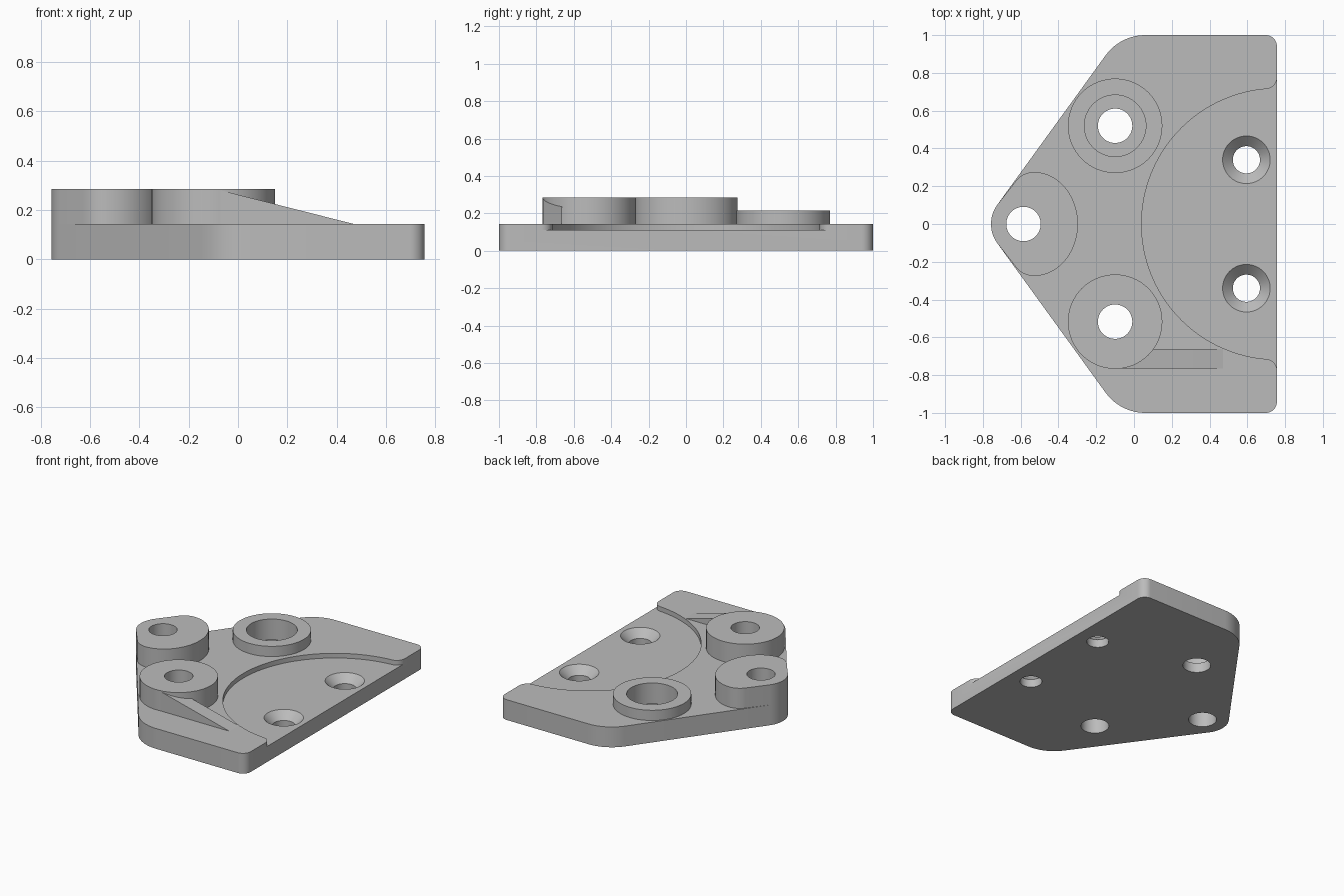
import bpy, bmesh
from math import sin, cos, radians, degrees, atan2, sqrt, tau

cube = bpy.data.objects.get("Cube")
if cube:
    bpy.data.objects.remove(cube, do_unlink=True)

grey = bpy.data.materials.new("plain grey")
grey.use_nodes = True
GREY = (0.5, 0.5, 0.5, 1)
grey.diffuse_color = GREY
grey.node_tree.nodes["Principled BSDF"].inputs["Base Color"].default_value = GREY

TOP, FLOOR, HIGH, LOW = 0.143, 0.11, 0.285, 0.215
EDGE = 0.757


def arc(cx, cy, r, a0, a1, n=12, ry=None):
    """Points along an arc, angles in degrees."""
    angles = [radians(a0 + (a1 - a0) * i / n) for i in range(n + 1)]
    return [(cx + r * cos(a), cy + (ry or r) * sin(a)) for a in angles]


def finish(name, bm):
    bmesh.ops.remove_doubles(bm, verts=bm.verts, dist=1e-5)
    bmesh.ops.recalc_face_normals(bm, faces=bm.faces)
    mesh = bpy.data.meshes.new(name)
    bm.to_mesh(mesh)
    bm.free()
    mesh.materials.append(grey)
    obj = bpy.data.objects.new(name, mesh)
    bpy.context.collection.objects.link(obj)
    return obj


def prism(name, outline, z0, z1):
    bm = bmesh.new()
    verts = [bm.verts.new((x, y, z0)) for x, y in outline]
    bmesh.ops.remove_doubles(bm, verts=verts, dist=1e-5)
    face = bm.faces.new([v for v in verts if v.is_valid])
    top = bmesh.ops.extrude_face_region(bm, geom=[face])["geom"]
    moved = [v for v in top if isinstance(v, bmesh.types.BMVert)]
    bmesh.ops.translate(bm, verts=moved, vec=(0, 0, z1 - z0))
    return finish(name, bm)


def lathe(name, x, y, profile, n=64):
    """Solid of revolution from (radius, z) pairs, bottom to top."""
    bm = bmesh.new()
    rings = [[bm.verts.new((x + r * cos(tau * i / n), y + r * sin(tau * i / n), z))
              for i in range(n)] for r, z in profile]
    for a, b in zip(rings, rings[1:]):
        for i in range(n):
            j = (i + 1) % n
            bm.faces.new((a[i], a[j], b[j], b[i]))
    bm.faces.new(rings[0][::-1])
    bm.faces.new(rings[-1])
    return finish(name, bm)


def cut(cutter, *targets):
    cutter.hide_render = True
    for target in targets:
        mod = target.modifiers.new("cut", "BOOLEAN")
        mod.operation, mod.solver, mod.object = "DIFFERENCE", "EXACT", cutter
        bpy.context.view_layer.objects.active = target
        bpy.ops.object.modifier_apply(modifier=mod.name)
    bpy.data.objects.remove(cutter, do_unlink=True)


# Base plate with rounded corners
tip = arc(-0.585, 0, 0.172, 144, 216, 16)
plate = prism("base_plate",
              arc(0.697, -0.94, 0.06, -90, 0) + arc(0.697, 0.94, 0.06, 0, 90)
              + arc(0.06, 0.74, 0.26, 90, 144) + tip
              + arc(0.06, -0.74, 0.26, 216, 270), 0, TOP)

# Shallow round recess, flared where it meets the straight edge
R, F = 0.717, 0.06
fy = sqrt((R + F) ** 2 - F ** 2)
turn = degrees(atan2(fy, F))
upper = arc(EDGE - F, fy, F, 0, -turn, 10)
lower = [(x, -y) for x, y in reversed(upper)]
cut(prism("recess_cutter",
          upper + arc(EDGE, 0, R, 180 - turn, 180 + turn, 72) + lower
          + [(1, -fy), (1, fy)], FLOOR, 0.4), plate)

# Raised bosses
tip_boss = prism("tip_boss",
                 tip + arc(-0.53, -0.155, 0.12, 216, 270)
                 + arc(-0.53, 0, 0.233, -90, 90, 40, ry=0.275)
                 + arc(-0.53, 0.155, 0.12, 90, 144), TOP, HIGH)
front_boss = lathe("front_boss", -0.1, -0.517, [(0.25, TOP), (0.25, HIGH)])
back_boss = lathe("back_boss", -0.1, 0.52, [(0.25, TOP), (0.25, LOW)])

# Sloping rib running down from the front boss
bm = bmesh.new()
side = [bm.verts.new((x, -0.765, z))
        for x, z in ((-0.1, TOP), (0.47, TOP), (-0.06, 0.277), (-0.1, 0.284))]
face = bm.faces.new(side)
geom = bmesh.ops.extrude_face_region(bm, geom=[face])["geom"]
bmesh.ops.translate(bm, verts=[v for v in geom if isinstance(v, bmesh.types.BMVert)],
                    vec=(0, 0.103, 0))
rib = finish("sloping_rib", bm)

# Through holes, the back one counterbored
straight = [(0.091, -0.1), (0.091, 0.4)]
stepped = [(0.091, -0.1), (0.091, 0.07), (0.163, 0.07), (0.163, 0.4)]
cut(lathe("hole_cutter", -0.585, 0, straight), plate, tip_boss)
cut(lathe("hole_cutter", -0.1, -0.517, straight), plate, front_boss)
cut(lathe("hole_cutter", -0.1, 0.52, stepped), plate, back_boss)

# Countersunk screw holes in the recess
for y in (-0.34, 0.34):
    cut(lathe("screw_hole_cutter", 0.595, y,
              [(0.072, -0.1), (0.072, 0.057), (0.126, FLOOR), (0.126, 0.3)]), plate)

# Smooth round walls, keep edges crisp
for obj in (plate, tip_boss, front_boss, back_boss, rib):
    bpy.ops.object.select_all(action="DESELECT")
    obj.select_set(True)
    bpy.context.view_layer.objects.active = obj
    bpy.ops.object.shade_smooth_by_angle(angle=radians(30))
